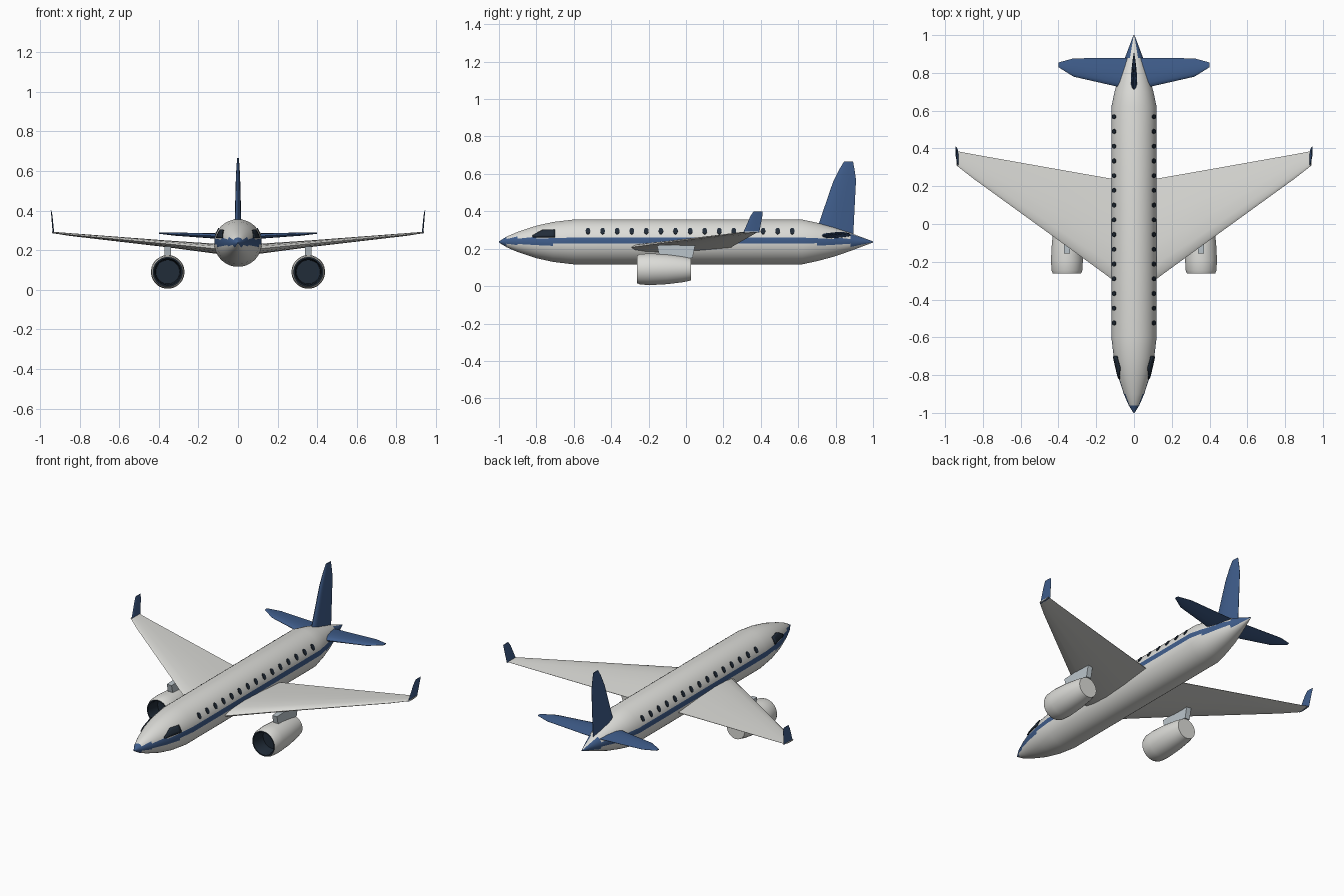
import bpy, bmesh
from math import sin, cos, pi, sqrt, asin
from mathutils import Vector, Matrix

if "Cube" in bpy.data.objects:
    bpy.data.objects.remove(bpy.data.objects["Cube"])

ZC = 0.236  # fuselage axis height


def material(name, rgb):
    m = bpy.data.materials.new(name)
    m.diffuse_color = (*rgb, 1)
    m.use_nodes = True
    m.node_tree.nodes["Principled BSDF"].inputs["Base Color"].default_value = m.diffuse_color
    return m


WHITE = material("light_paint", (0.72, 0.72, 0.69))
BLUE = material("blue_paint", (0.05, 0.11, 0.26))
DARK = material("dark_glass", (0.015, 0.025, 0.04))
STEEL = material("pylon_grey", (0.5, 0.56, 0.6))


def finish(name, bm, mats, angle=40):
    bmesh.ops.recalc_face_normals(bm, faces=bm.faces)
    me = bpy.data.meshes.new(name)
    bm.to_mesh(me)
    bm.free()
    ob = bpy.data.objects.new(name, me)
    bpy.context.collection.objects.link(ob)
    for m in mats:
        me.materials.append(m)
    bpy.ops.object.select_all(action='DESELECT')
    ob.select_set(True)
    bpy.context.view_layer.objects.active = ob
    bpy.ops.object.shade_smooth_by_angle(angle=angle * pi / 180)
    return ob


def loft(rings):
    """Skin a list of equal-length closed rings and cap both ends."""
    bm = bmesh.new()
    vs = [[bm.verts.new(p) for p in r] for r in rings]
    n = len(vs[0])
    for a, b in zip(vs, vs[1:]):
        for i in range(n):
            bm.faces.new((a[i], a[(i + 1) % n], b[(i + 1) % n], b[i]))
    bm.faces.new(vs[0])
    bm.faces.new(vs[-1])
    return bm


def revolve(profile, x, z, n=32):
    """Turn (y, radius) points around an axis along y."""
    return loft([[(x + r * cos(2 * pi * (i + .5) / n), y, z + r * sin(2 * pi * (i + .5) / n))
                  for i in range(n)] for y, r in profile])


# (chord position, half thickness) for upper side of an aerofoil
FOIL = [(0, 0), (.04, .5), (.15, .85), (.35, 1), (.65, .7), (1, .06)]


def foil(le, te, thick, normal):
    le, te, nrm = Vector(le), Vector(te), Vector(normal)
    up = [le.lerp(te, c) + nrm * thick * .5 * h for c, h in FOIL]
    low = [le.lerp(te, c) - nrm * thick * .5 * h for c, h in FOIL[1:]]
    return up + low[::-1]


def surface(name, sections, normal, mat, side=1):
    rings = [foil((side * a[0], *a[1:]), (side * b[0], *b[1:]), t, normal)
             for a, b, t in sections]
    return finish(name, loft(rings), [mat])


# Fuselage with blue side stripe
BODY = [(-1, .003), (-.96, .028), (-.9, .054), (-.8, .087), (-.71, .107), (-.6, .12),
        (.62, .12), (.7, .103), (.79, .079), (.88, .048), (1, .003)]
bm = revolve(BODY, 0, ZC, 48)
for f in bm.faces:
    if abs(f.calc_center_median().z - .241) < .018:
        f.material_index = 1
finish("fuselage", bm, [WHITE, BLUE])


def body_x(y, z):
    for (y0, r0), (y1, r1) in zip(BODY, BODY[1:]):
        if y0 <= y <= y1:
            r = r0 + (r1 - r0) * (y - y0) / (y1 - y0)
            return sqrt(max(r * r - (z - ZC) ** 2, 0))


# Tail fin
finish("tail_fin", loft([foil((0, a, za), (0, b, zb), t, (1, 0, 0)) for a, za, b, zb, t in [
    (.69, .27, .893, .25, .036), (.711, .337, .897, .33, .034), (.786, .556, .909, .567, .022),
    (.82, .625, .90, .63, .015), (.845, .666, .893, .666, .008)]]), [BLUE])

for s, label in ((1, "right"), (-1, "left")):
    # Main wing, winglet and tailplane
    surface(label + "_wing", [
        ((.03, -.355, .20), (.03, .225, .20), .055),
        ((.12, -.29, .208), (.12, .24, .208), .05),
        ((.36, -.115, .232), (.36, .282, .232), .034),
        ((.85, .24, .278), (.85, .369, .281), .014),
        ((.94, .31, .289), (.94, .386, .291), .007)], (0, 0, 1), WHITE, s)
    surface(label + "_winglet", [
        ((.932, .305, .284), (.932, .392, .287), .008),
        ((.940, .345, .375), (.940, .408, .375), .006),
        ((.944, .362, .4), (.944, .41, .4), .004)], (1, 0, 0), BLUE, s)
    surface(label + "_tailplane", [
        ((.02, .71, .268), (.02, .88, .268), .032),
        ((.1, .73, .271), (.1, .879, .271), .028),
        ((.32, .78, .281), (.32, .877, .281), .016),
        ((.4, .83, .286), (.4, .855, .286), .006)], (0, 0, 1), BLUE, s)

    # Engine nacelle with dark intake
    bm = revolve([(.028, .06), (-.02, .07), (-.1, .08), (-.19, .085), (-.245, .082), (-.262, .075),
                  (-.262, .068), (-.245, .063), (-.18, .06)], s * .355, .09)
    for f in bm.faces:
        c = f.calc_center_median()
        r = sqrt((c.x - s * .355) ** 2 + (c.z - .09) ** 2)
        if c.y < -.17 and r < .073:
            f.material_index = 1
    finish(label + "_engine", bm, [WHITE, DARK])

    # Engine pylon
    side = [(-.155, .218), (.05, .225), (.035, .15), (-.14, .15)]
    finish(label + "_pylon", loft([[(s * .355 + dx, y, z) for y, z in side]
                                   for dx in (-.016, .016)]), [STEEL], 30)

    # Cabin windows: thin oval discs laid on the fuselage
    bm = bmesh.new()
    tilt = asin(.058 / .12)
    for i in range(15):
        m = (Matrix.Translation((s * .12 * cos(tilt), -.524 + .078 * i, ZC + .058))
             @ Matrix.Rotation(-s * tilt, 4, 'Y') @ Matrix.Rotation(pi / 2, 4, 'Y')
             @ Matrix.Diagonal((.019, .0125, 1, 1)))
        bmesh.ops.create_cone(bm, cap_ends=True, segments=14, radius1=1, radius2=1,
                              depth=.007, matrix=m)
    finish(label + "_cabin_windows", bm, [DARK])

    # Cockpit side window, draped over the nose
    bm = bmesh.new()
    grid = []
    for i in range(7):
        y = -.82 + .12 * i / 6
        top = min(.302, .27 + .035 * i / 3)
        grid.append([bm.verts.new((s * (body_x(y, z) + .004), y, z))
                     for z in (.262 + (top - .262) * k / 3 for k in range(4))])
    for a, b in zip(grid, grid[1:]):
        for k in range(3):
            bm.faces.new((a[k], b[k], b[k + 1], a[k + 1]))
    ob = finish(label + "_cockpit_window", bm, [DARK])
    ob.modifiers.new("thickness", 'SOLIDIFY').thickness = .006
    ob.modifiers["thickness"].offset = 0
